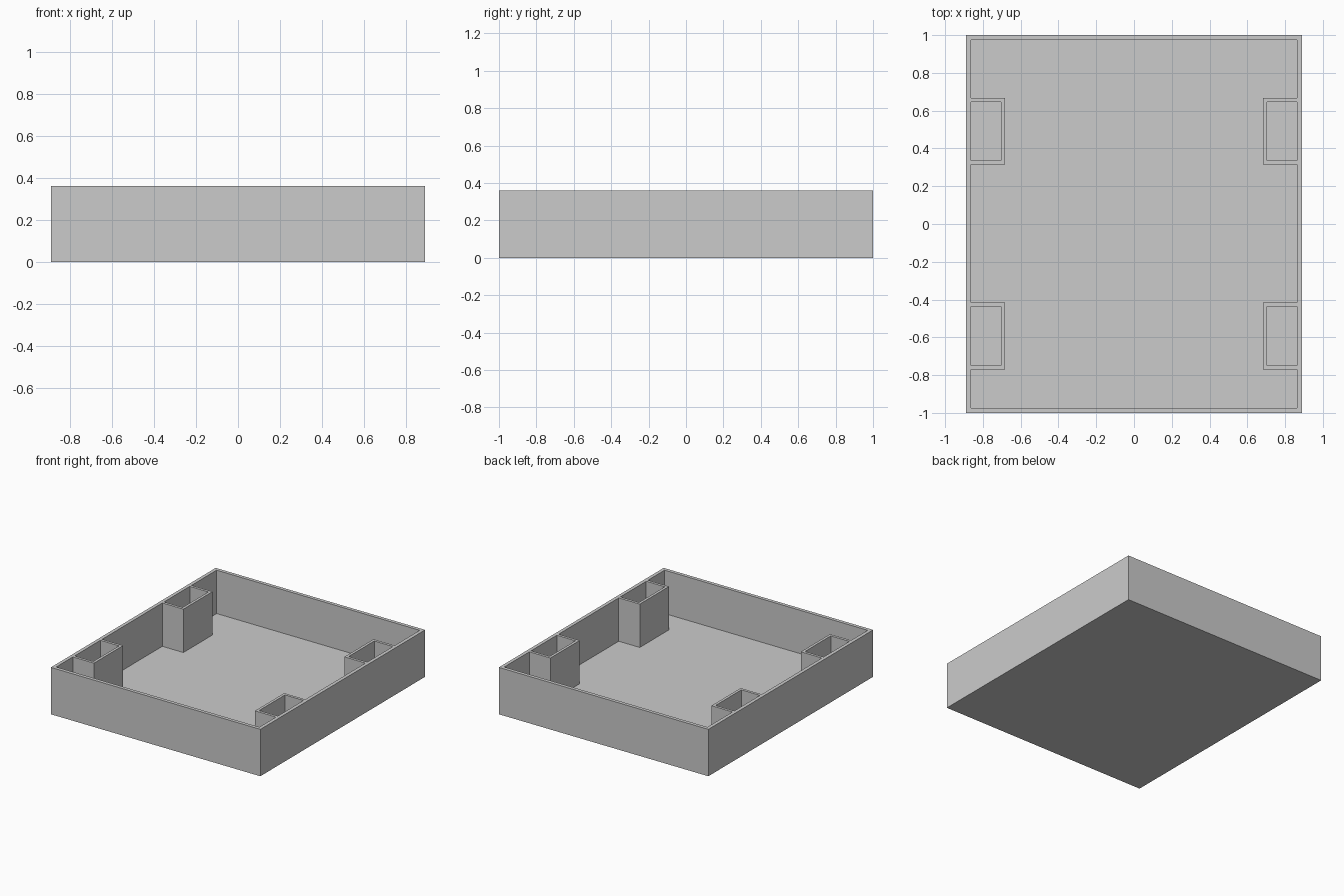
import bpy
import bmesh

cube = bpy.data.objects.get("Cube")
if cube:
    bpy.data.objects.remove(cube, do_unlink=True)

HEIGHT, FLOOR = 0.36, 0.027
OUT_X, IN_X = 0.89, 0.863            # side walls
OUT_Y, IN_Y = 1.0, 0.973             # front and back walls
POCKET_X, POCKET_WALL = 0.684, 0.021
POCKETS_Y = [(-0.771, -0.416), (0.314, 0.668)]

grey = bpy.data.materials.new("plain_grey")
grey.use_nodes = True
grey.diffuse_color = (0.6, 0.6, 0.6, 1)
grey.node_tree.nodes["Principled BSDF"].inputs["Base Color"].default_value = (0.6, 0.6, 0.6, 1)


def is_wall(x, y):
    """True where the plan has an outer wall or a pocket partition."""
    ax = abs(x)
    if ax > IN_X or abs(y) > IN_Y:
        return True
    for y0, y1 in POCKETS_Y:
        if ax > POCKET_X and y0 < y < y1:
            return (ax < POCKET_X + POCKET_WALL
                    or y < y0 + POCKET_WALL or y > y1 - POCKET_WALL)
    return False


def raise_faces(bm, faces, height):
    """Extrude faces upward and return the new side and top geometry."""
    geom = bmesh.ops.extrude_face_region(bm, geom=faces)["geom"]
    verts = [g for g in geom if isinstance(g, bmesh.types.BMVert)]
    bmesh.ops.translate(bm, verts=verts, vec=(0, 0, height))
    return [g for g in geom if isinstance(g, bmesh.types.BMFace)]


# Plan lines, mirrored in x
half = [POCKET_X, POCKET_X + POCKET_WALL, IN_X, OUT_X]
xs = sorted([-x for x in half] + half)
ys = [-OUT_Y, -IN_Y, IN_Y, OUT_Y]
for y0, y1 in POCKETS_Y:
    ys += [y0, y0 + POCKET_WALL, y1 - POCKET_WALL, y1]
ys.sort()

# Floor panel from the plan cells
bm = bmesh.new()
grid = [[bm.verts.new((x, y, 0)) for y in ys] for x in xs]
cells = [bm.faces.new((grid[i][j], grid[i + 1][j], grid[i + 1][j + 1], grid[i][j + 1]))
         for i in range(len(xs) - 1) for j in range(len(ys) - 1)]
floor = raise_faces(bm, cells, FLOOR)

# Outer walls and the four side pockets
walls = [f for f in floor if is_wall(*f.calc_center_median().xy)]
raise_faces(bm, walls, HEIGHT - FLOOR)

# Merge coplanar cells and fix normals
bmesh.ops.recalc_face_normals(bm, faces=bm.faces[:])
bmesh.ops.dissolve_limit(bm, angle_limit=0.01, verts=bm.verts[:], edges=bm.edges[:])

mesh = bpy.data.meshes.new("tray_with_pockets")
bm.to_mesh(mesh)
bm.free()
mesh.materials.append(grey)
tray = bpy.data.objects.new("tray_with_pockets", mesh)
bpy.context.collection.objects.link(tray)
